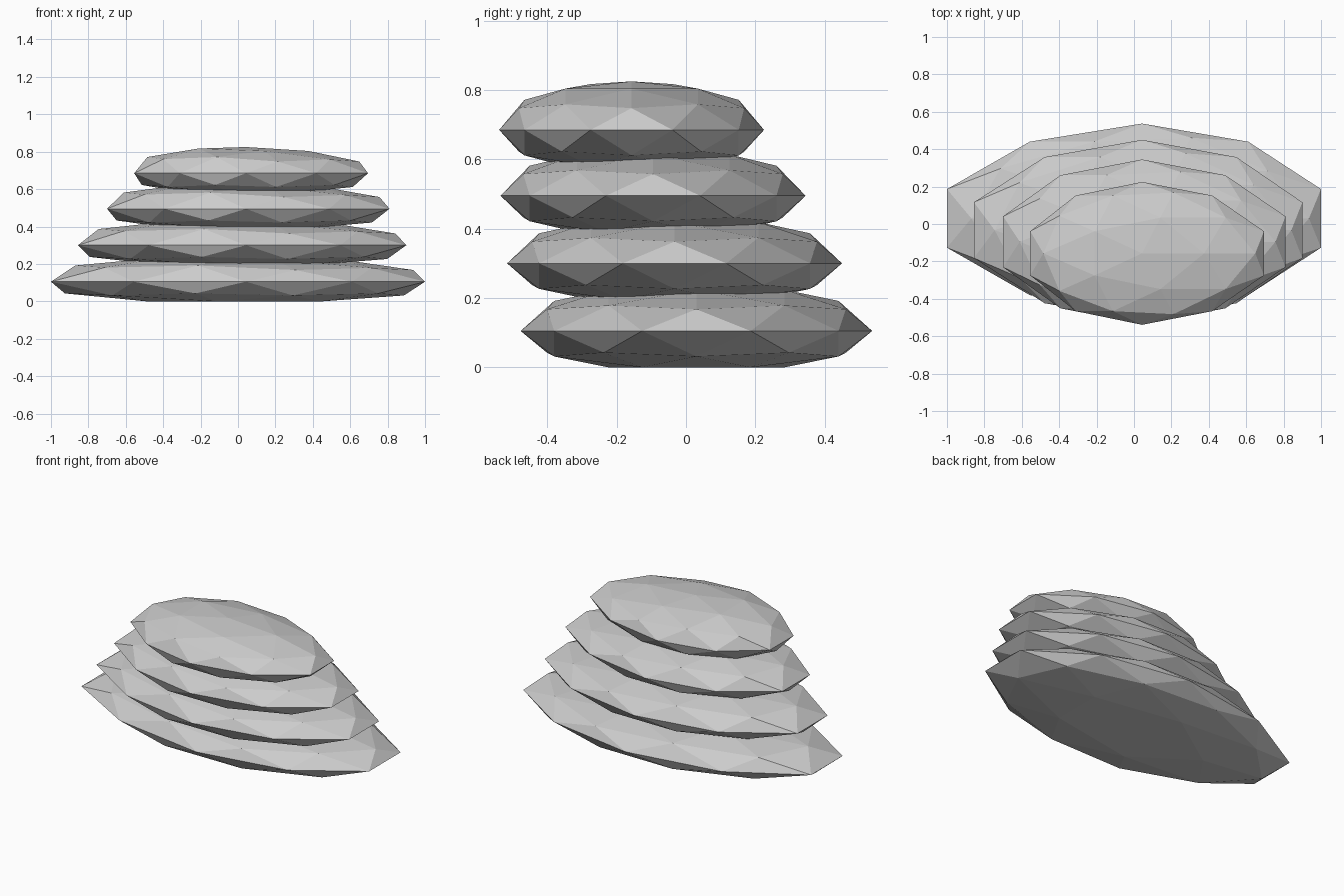
import bpy

if "Cube" in bpy.data.objects:
    bpy.data.objects.remove(bpy.data.objects["Cube"])

# Each slab: x centre of the ends, x half-width, y centre, y radius, z of the widest line
SLABS = [
    (0.000, 1.000, 0.030, 0.507, 0.105),
    (0.022, 0.878, -0.033, 0.483, 0.300),
    (0.055, 0.755, -0.095, 0.440, 0.495),
    (0.070, 0.625, -0.157, 0.382, 0.685),
]
MID_X = 0.043      # x centre of the front and back points
RZ = 0.14          # vertical radius before flattening


def stone_slab(name, cx, half, cy, ry, cz):
    bpy.ops.mesh.primitive_ico_sphere_add(subdivisions=2, radius=1)
    ob = bpy.context.object
    ob.name = name
    for v in ob.data.vertices:
        x, y, z = v.co
        end = x * x / 0.904
        # slightly pointed oval outline, leaning towards one end
        px = MID_X + (cx - MID_X) * end + half / 0.951 * x * (0.91 + 0.09 * min(end, 1))
        # flattened underside, a little fuller on the upper left
        pz = z * RZ
        if z > 0.3 and x < -0.1:
            pz += 0.013
        pz = max(-0.105, min(RZ, pz))
        v.co = (px, cy + ry * y, cz + pz)
    ob.data.update()
    return ob


# Stack of rock slabs, stepping forward and shrinking upwards
for i, slab in enumerate(SLABS):
    stone_slab(f"rock_slab_{i + 1}", *slab)
